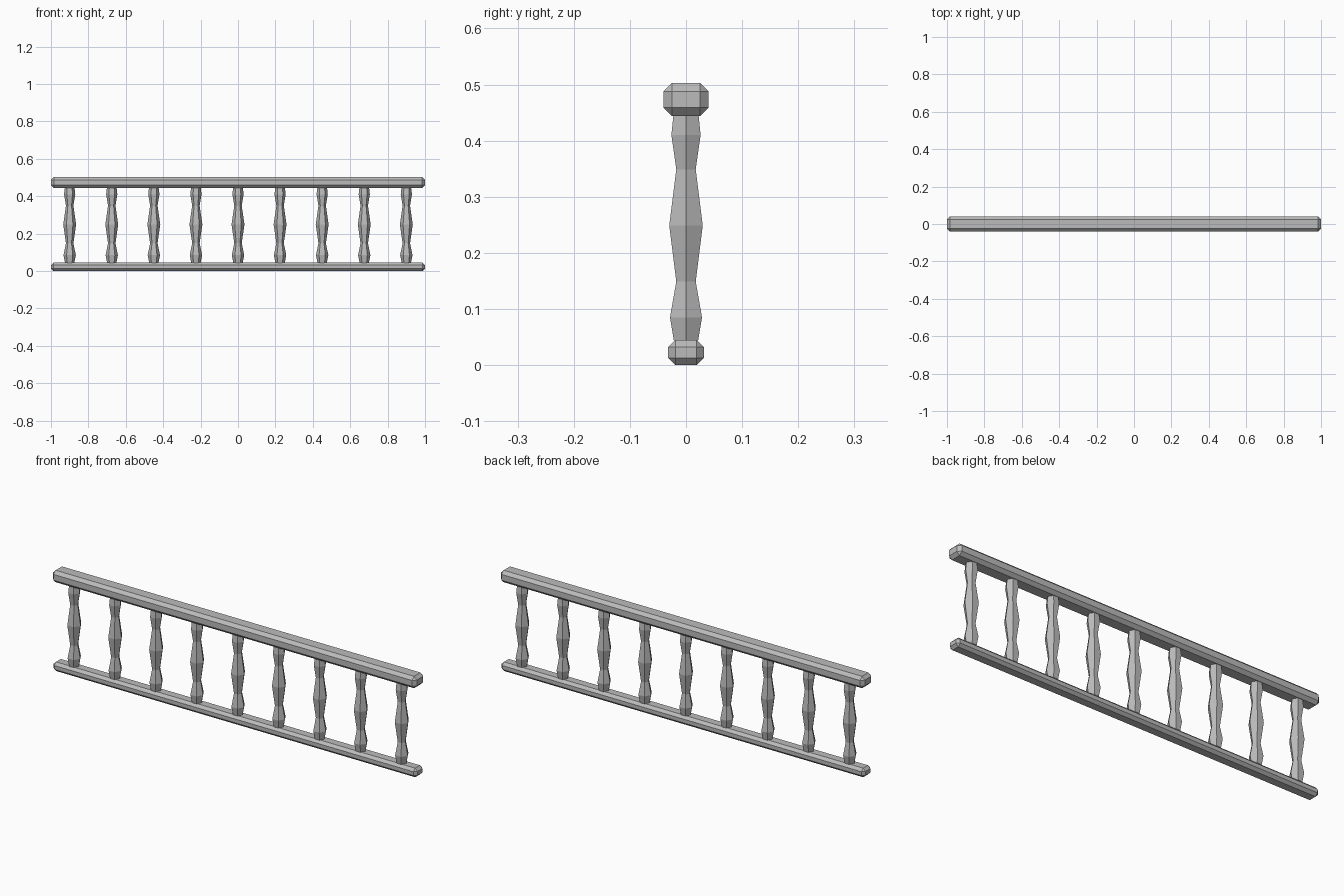
import bpy
import bmesh
import math

default_cube = bpy.data.objects.get("Cube")
if default_cube:
    bpy.data.objects.remove(default_cube, do_unlink=True)

# Single stone colour
stone = bpy.data.materials.new("grey_stone")
stone.use_nodes = True
stone_colour = (0.5, 0.5, 0.5, 1)
stone.diffuse_color = stone_colour
stone.node_tree.nodes["Principled BSDF"].inputs["Base Color"].default_value = stone_colour


def add_object(name, mesh, location=(0, 0, 0)):
    obj = bpy.data.objects.new(name, mesh)
    obj.location = location
    bpy.context.collection.objects.link(obj)
    return obj


def add_rail(name, depth, bottom, top, chamfer):
    """Full-length box with every edge chamfered."""
    bm = bmesh.new()
    bmesh.ops.create_cube(bm, size=1)
    bmesh.ops.scale(bm, verts=bm.verts, vec=(2, depth, top - bottom))
    mesh = bpy.data.meshes.new(name)
    bm.to_mesh(mesh)
    bm.free()
    mesh.materials.append(stone)
    rail = add_object(name, mesh, (0, 0, (bottom + top) / 2))
    bevel = rail.modifiers.new("chamfer", "BEVEL")
    bevel.width = chamfer
    bevel.segments = 1
    bevel.limit_method = "NONE"


def lathe(name, profile, sides):
    """Faceted turned post from (radius, height) pairs."""
    bm = bmesh.new()
    rings = []
    for radius, z in profile:
        angles = [math.tau * i / sides for i in range(sides)]
        rings.append([bm.verts.new((radius * math.cos(a), radius * math.sin(a), z))
                      for a in angles])
    for low, high in zip(rings, rings[1:]):
        for i in range(sides):
            j = (i + 1) % sides
            bm.faces.new((low[i], low[j], high[j], high[i]))
    bm.faces.new(rings[0][::-1])
    bm.faces.new(rings[-1])
    mesh = bpy.data.meshes.new(name)
    bm.to_mesh(mesh)
    bm.free()
    mesh.materials.append(stone)
    return mesh


# Rails
add_rail("bottom_rail", 0.064, 0, 0.045, 0.013)
add_rail("top_rail", 0.08, 0.444, 0.503, 0.015)

# Nine evenly spaced six-sided balusters sharing one mesh
profile = [(0.025, 0.044), (0.033, 0.085), (0.02, 0.149), (0.0345, 0.249),
           (0.02, 0.349), (0.03, 0.41), (0.026, 0.445)]
baluster = lathe("baluster", profile, 6)
for i in range(9):
    add_object(f"baluster_{i + 1}", baluster, ((i - 4) * 0.225, 0, 0))
